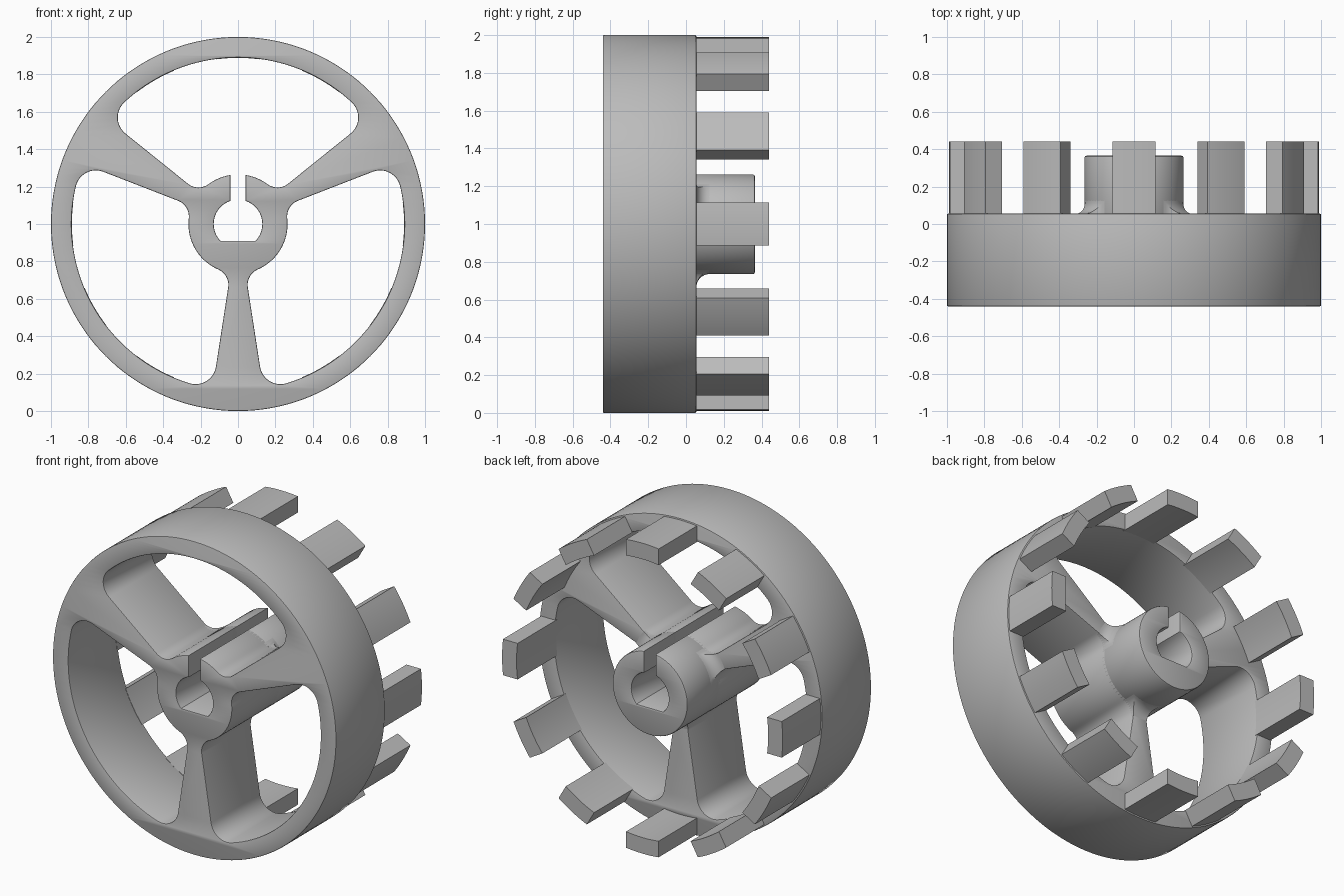
import bpy, bmesh
from math import sin, cos, asin, acos, sqrt, pi, radians

if "Cube" in bpy.data.objects:
    bpy.data.objects.remove(bpy.data.objects["Cube"], do_unlink=True)

# Main dimensions
RIM, RIM_IN, HUB, BORE = 1.0, 0.89, 0.265, 0.13
FRONT, BACK, HUB_BACK, TOOTH_BACK = -0.44, 0.055, 0.365, 0.44
SLOT, FLAT = 0.04, -0.09           # half slot width, height of the bore flat
SPOKE = radians(8.8)               # half angle of a tapered spoke
R_OUT, R_IN = 0.11, 0.09           # corner radii of the openings
A_OUT = SPOKE + asin(R_OUT / (RIM_IN - R_OUT))
A_IN = SPOKE + asin(R_IN / (HUB + R_IN))

grey = bpy.data.materials.new("plain grey")
grey.use_nodes = True
colour = (0.5, 0.5, 0.5, 1)
grey.diffuse_color = colour
grey.node_tree.nodes["Principled BSDF"].inputs["Base Color"].default_value = colour


def polar(r, a):
    return (r * cos(a), r * sin(a))


def arc(r, a, b, n=12, centre=(0, 0)):
    return [(centre[0] + r * cos(a + (b - a) * i / n),
             centre[1] + r * sin(a + (b - a) * i / n)) for i in range(n + 1)]


def finish(ob):
    bpy.ops.object.select_all(action="DESELECT")
    ob.select_set(True)
    bpy.context.view_layer.objects.active = ob
    if ob.type == "CURVE":
        bpy.ops.object.convert(target="MESH")
        ob = bpy.context.object
        bm = bmesh.new()
        bm.from_mesh(ob.data)
        bmesh.ops.remove_doubles(bm, verts=bm.verts, dist=0.0002)
        bmesh.ops.recalc_face_normals(bm, faces=bm.faces)
        bm.to_mesh(ob.data)
        bm.free()
    ob.data.materials.clear()
    ob.data.materials.append(grey)
    bpy.ops.object.shade_smooth_by_angle(angle=radians(30))


def plate(name, loops, y0, y1, bevel=0.0):
    """Filled outline in the x-z plane, extruded from y0 to y1."""
    cu = bpy.data.curves.new(name, "CURVE")
    cu.dimensions, cu.fill_mode = "2D", "BOTH"
    cu.extrude = (y1 - y0) / 2 - bevel
    cu.bevel_depth, cu.offset, cu.bevel_resolution = bevel, -bevel, 1
    for pts in loops:
        sp = cu.splines.new("POLY")
        sp.points.add(len(pts) - 1)
        for p, (x, z) in zip(sp.points, pts):
            p.co = (x, z, 0, 1)
        sp.use_cyclic_u = True
    ob = bpy.data.objects.new(name, cu)
    bpy.context.collection.objects.link(ob)
    ob.location = (0, (y0 + y1) / 2, 1)
    ob.rotation_euler = (pi / 2, 0, 0)
    finish(ob)


# Bore with a flat, open at the top into the slot (runs right to left)
slot_bore, slot_hub = asin(SLOT / BORE), asin(SLOT / HUB)
flat = asin(FLAT / BORE)
keyhole = (arc(BORE, pi / 2 - slot_bore, flat, 16)
           + arc(BORE, pi - flat, pi / 2 + slot_bore, 16))


def opening(start, slotted=False):
    """Opening between two spokes; start is the angle of the first spoke."""
    end = start + 2 * pi / 3
    a, b = start + SPOKE, end - SPOKE
    mid = (start + end) / 2
    pts = arc(RIM_IN, start + A_OUT, end - A_OUT, 48)
    pts += arc(R_OUT, end - A_OUT, b + pi / 2, 12, polar(RIM_IN - R_OUT, end - A_OUT))[1:]
    pts += arc(R_IN, b + pi / 2, end - A_IN + pi, 10, polar(HUB + R_IN, end - A_IN))
    if slotted:
        pts += arc(HUB, end - A_IN, mid + slot_hub, 10)[1:]
        pts += keyhole[::-1]
        pts += arc(HUB, mid - slot_hub, start + A_IN, 10)
    else:
        pts += arc(HUB, end - A_IN, start + A_IN, 24)[1:]
    pts += arc(R_IN, start + A_IN + pi, a + 1.5 * pi, 10, polar(HUB + R_IN, start + A_IN))[1:]
    pts += arc(R_OUT, a - pi / 2, start + A_OUT, 12, polar(RIM_IN - R_OUT, start + A_OUT))[:-1]
    return pts


# Wheel body: rim, three spokes and the front of the hub
plate("wheel_body",
      [arc(RIM, 0, 2 * pi, 144)[:-1]]
      + [opening(radians(d), d == 30) for d in (30, 150, 270)],
      FRONT, BACK, 0.006)

# Hub sleeve standing out at the back
plate("hub_sleeve",
      [arc(HUB, pi / 2 + slot_hub, 2.5 * pi - slot_hub, 72) + keyhole],
      0.02, HUB_BACK, 0.01)

# Ring of twelve teeth
half, outer, inner = 0.115, 0.99, 0.888
teeth = []
for k in range(12):
    turn = k * pi / 6
    o, i = asin(half / outer), asin(half / inner)
    teeth.append(arc(outer, turn - o, turn + o, 8) + arc(inner, turn + i, turn - i, 8))
plate("teeth", teeth, BACK - 0.015, TOOTH_BACK)

# Rounded fillets where the spokes run into the hub sleeve
F, ROWS, COLS = 0.07, 8, 8
bm = bmesh.new()
for d in (30, 150, 270):
    top, low = [], []
    for i in range(ROWS + 1):
        slope = pi / 2 * i / ROWS
        r = HUB + F - F * cos(slope)
        y = BACK + F - F * sin(slope)
        c = HUB + R_IN
        reach = A_IN - acos(min(1, (r * r + c * c - R_IN ** 2) / (2 * r * c)))
        across = [polar(r, radians(d) + reach * (2 * j / COLS - 1)) for j in range(COLS + 1)]
        top.append([bm.verts.new((x, y, z + 1)) for x, z in across])
        low.append([bm.verts.new((x, BACK - 0.02, z + 1)) for x, z in across])
    for i in range(ROWS):
        for j in range(COLS):
            bm.faces.new((top[i][j], top[i + 1][j], top[i + 1][j + 1], top[i][j + 1]))
            bm.faces.new((low[i][j], low[i][j + 1], low[i + 1][j + 1], low[i + 1][j]))
        for j in (0, COLS):
            bm.faces.new((top[i][j], top[i + 1][j], low[i + 1][j], low[i][j]))
    for i in (0, ROWS):
        for j in range(COLS):
            bm.faces.new((top[i][j], top[i][j + 1], low[i][j + 1], low[i][j]))
bmesh.ops.recalc_face_normals(bm, faces=bm.faces)
mesh = bpy.data.meshes.new("spoke_fillets")
bm.to_mesh(mesh)
bm.free()
fillets = bpy.data.objects.new("spoke_fillets", mesh)
bpy.context.collection.objects.link(fillets)
finish(fillets)
